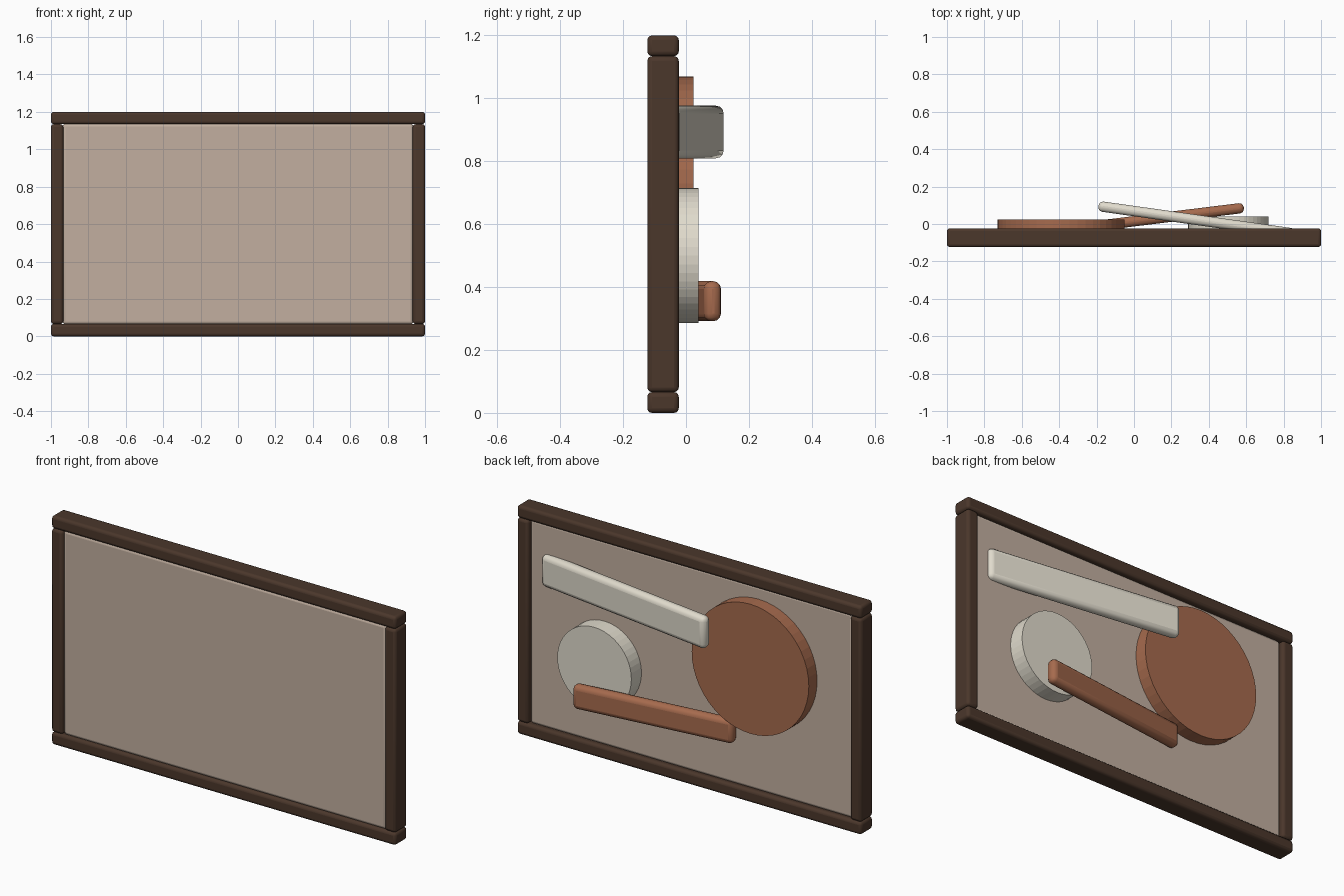
import bpy
from math import radians

if "Cube" in bpy.data.objects:
    bpy.data.objects.remove(bpy.data.objects["Cube"])


def material(name, rgb):
    m = bpy.data.materials.new(name)
    m.diffuse_color = (*rgb, 1)
    m.use_nodes = True
    m.node_tree.nodes["Principled BSDF"].inputs["Base Color"].default_value = m.diffuse_color
    return m


WOOD = material("dark_wood", (0.07, 0.038, 0.024))
LINEN = material("linen", (0.54, 0.43, 0.35))
CLAY = material("clay", (0.38, 0.145, 0.075))
CREAM = material("cream", (0.75, 0.71, 0.61))


def block(name, loc, size, bevel, mat, turn=0):
    bpy.ops.mesh.primitive_cube_add(size=1, location=loc)
    o = bpy.context.object
    o.name = name
    o.scale = size
    bpy.ops.object.transform_apply(location=False, rotation=False, scale=True)
    o.rotation_euler.z = radians(turn)
    b = o.modifiers.new("bevel", 'BEVEL')
    b.width = bevel
    b.segments = 3
    o.data.materials.append(mat)
    bpy.ops.object.shade_smooth_by_angle(angle=radians(35))
    return o


def disc(name, x, z, radius, back, top, mat):
    bpy.ops.mesh.primitive_cylinder_add(
        vertices=48, radius=radius, depth=top - back,
        location=(x, (back + top) / 2, z), rotation=(radians(90), 0, 0))
    o = bpy.context.object
    o.name = name
    o.data.materials.append(mat)
    return o


# Frame: full-width rails with stiles between them
FY, D, W = -0.073, 0.1, 0.066
for name, z in (("bottom_rail", W / 2), ("top_rail", 1.2 - W / 2)):
    block(name, (0, FY, z), (2, D, W), 0.015, WOOD)
for name, s in (("left_stile", -1), ("right_stile", 1)):
    block(name, (s * (1 - W / 2), FY, 0.6), (W, D, 1.2 - 2 * W), 0.015, WOOD)

# Panel, nearly flush at the front and recessed at the back
block("panel", (0, -0.078, 0.6), (1.874, 0.066, 1.072), 0.015, LINEN)

# Relief discs
disc("large_disc", -0.39, 0.73, 0.34, -0.055, 0.024, CLAY)
disc("small_disc", 0.505, 0.5, 0.215, -0.055, 0.039, CREAM)

# Relief bars, turned out of the panel plane
block("upper_bar", (0.335, 0.022, 0.893), (1.06, 0.055, 0.167), 0.024, CREAM, -8)
block("lower_bar", (0.158, 0.034, 0.355), (0.865, 0.055, 0.127), 0.024, CLAY, 7)
